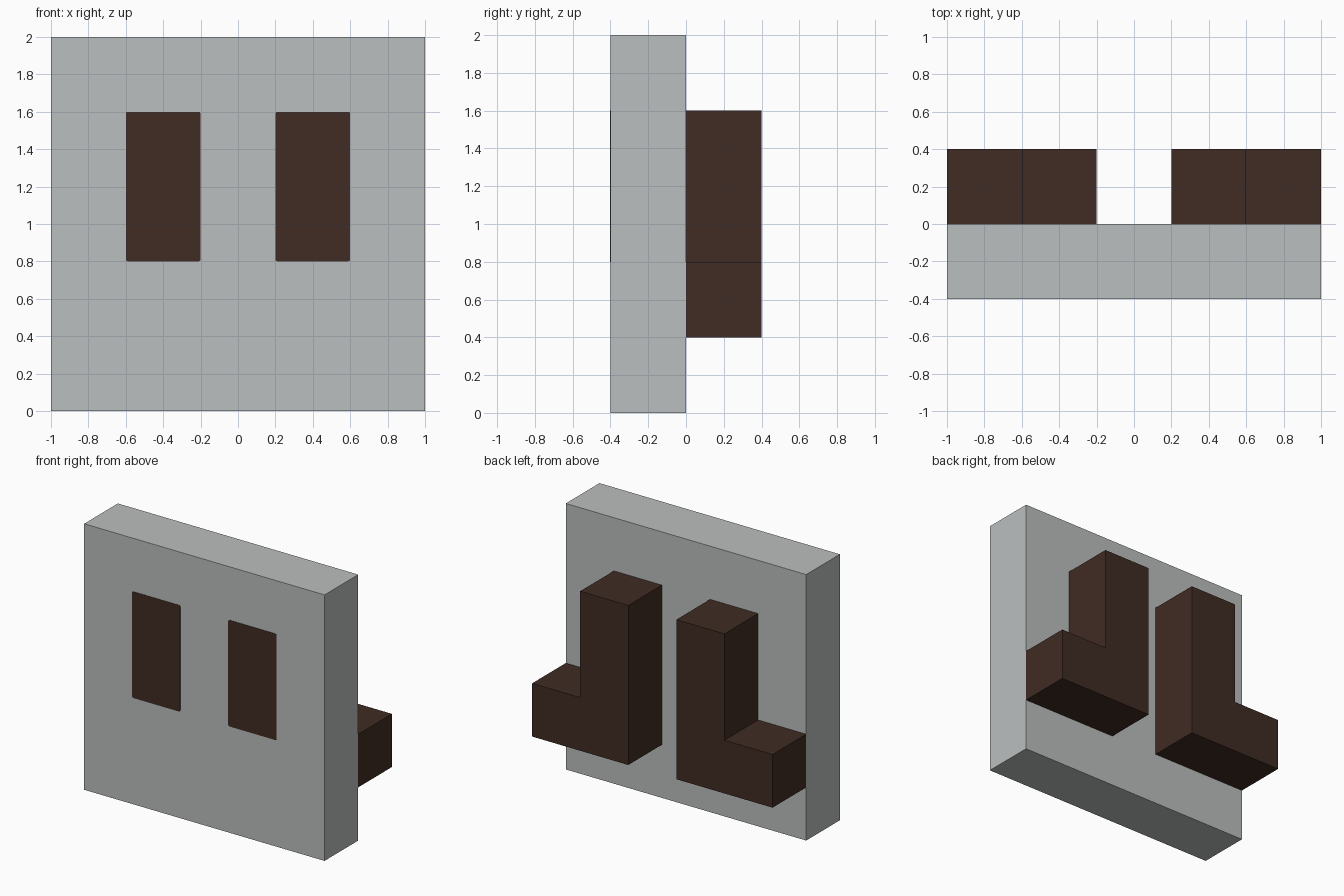
import bpy
import bmesh
from mathutils import Vector

cube = bpy.data.objects.get("Cube")
if cube:
    bpy.data.objects.remove(cube, do_unlink=True)


def make_material(name, rgb):
    mat = bpy.data.materials.new(name)
    mat.use_nodes = True
    color = (*rgb, 1.0)
    mat.diffuse_color = color
    mat.node_tree.nodes["Principled BSDF"].inputs["Base Color"].default_value = color
    return mat


def extrude_profile(name, profile, y_front, y_back, mat, corner=0.0):
    """Extrude an (x, z) outline along y, optionally rounding its corners."""
    bm = bmesh.new()
    face = bm.faces.new([bm.verts.new((x, y_front, z)) for x, z in profile])
    if corner:
        bmesh.ops.bevel(bm, geom=list(bm.verts), offset=corner, segments=2,
                        profile=0.5, affect='VERTICES')
        face = bm.faces[:][0]
    result = bmesh.ops.extrude_face_region(bm, geom=[face], use_keep_orig=True)
    moved = [g for g in result["geom"] if isinstance(g, bmesh.types.BMVert)]
    bmesh.ops.translate(bm, verts=moved, vec=Vector((0, y_back - y_front, 0)))
    bmesh.ops.recalc_face_normals(bm, faces=bm.faces[:])
    mesh = bpy.data.meshes.new(name)
    bm.to_mesh(mesh)
    bm.free()
    mesh.materials.append(mat)
    obj = bpy.data.objects.new(name, mesh)
    bpy.context.collection.objects.link(obj)
    return obj


def rectangle(x0, x1, z0, z1):
    return [(x0, z0), (x1, z0), (x1, z1), (x0, z1)]


grey = make_material("light_grey", (0.50, 0.52, 0.52))
brown = make_material("dark_brown", (0.051, 0.025, 0.017))

# Square body slab
extrude_profile("body_slab", rectangle(-1, 1, 0, 2), -0.4, 0, grey)

# L-shaped leg blocks on the back and painted eye panels on the front
leg = [(0.2, 0.4), (1, 0.4), (1, 0.8), (0.6, 0.8), (0.6, 1.6), (0.2, 1.6)]
eye = rectangle(0.2, 0.6, 0.8, 1.6)
for side, sign in (("left", 1), ("right", -1)):
    extrude_profile(side + "_leg", [(sign * x, z) for x, z in leg], 0, 0.4, brown)
    extrude_profile(side + "_eye", [(sign * x, z) for x, z in eye],
                    -0.402, -0.399, brown, corner=0.01)
